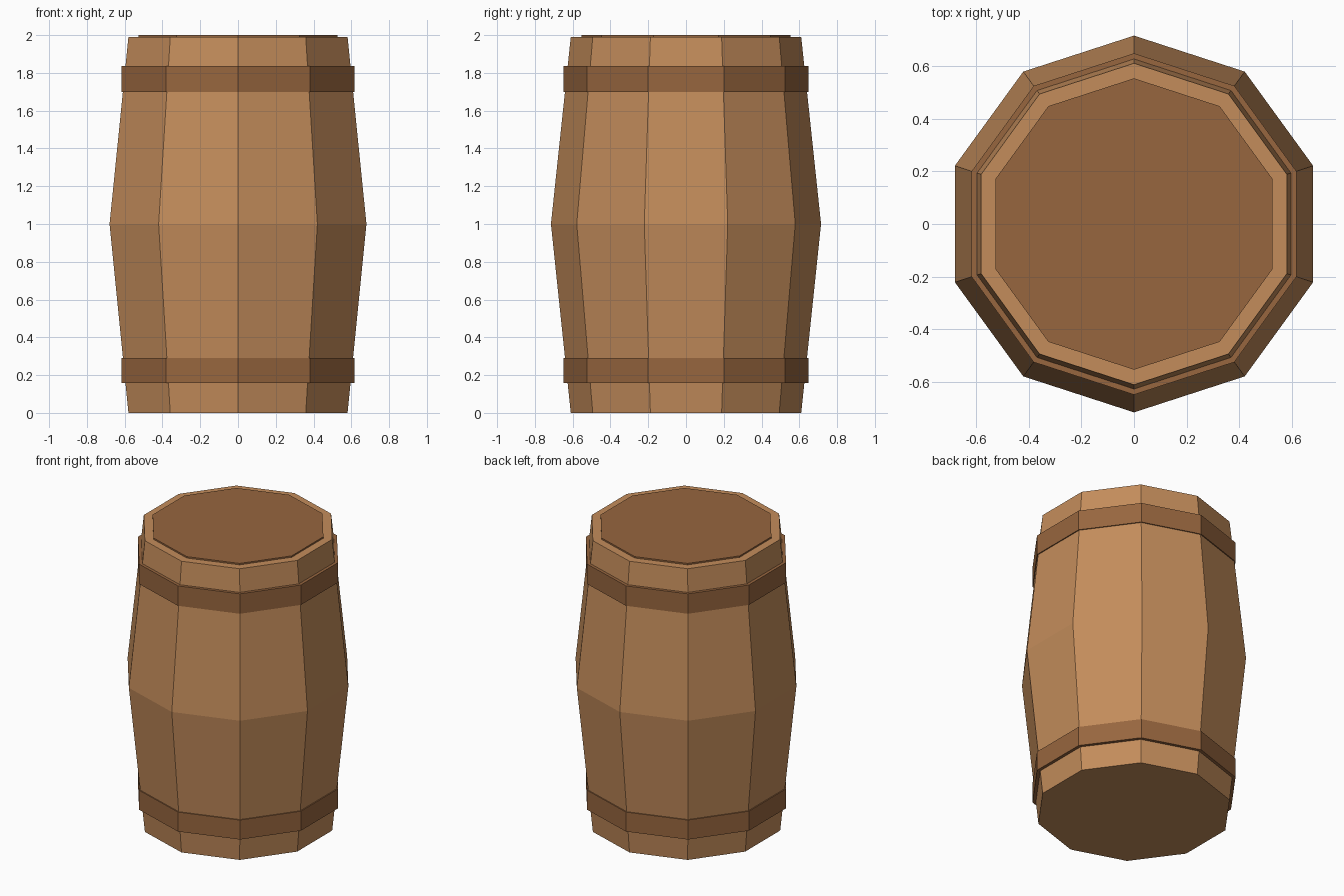
import bpy, bmesh
from math import cos, sin, pi

SIDES = 10

default = bpy.data.objects.get("Cube")
if default:
    bpy.data.objects.remove(default, do_unlink=True)


def make_material(name, rgb):
    mat = bpy.data.materials.new(name)
    mat.use_nodes = True
    color = (*rgb, 1.0)
    mat.diffuse_color = color
    bsdf = mat.node_tree.nodes["Principled BSDF"]
    bsdf.inputs["Base Color"].default_value = color
    bsdf.inputs["Roughness"].default_value = 0.8
    return mat


def lathe(name, profile, mat, closed=False):
    """Sweep (radius, z) points round the z axis, one corner facing the front.
    An open profile is capped at both ends; a closed one makes a ring."""
    bm = bmesh.new()
    angles = [2 * pi * i / SIDES - pi / 2 for i in range(SIDES)]
    loops = [[bm.verts.new((r * cos(a), r * sin(a), z)) for a in angles]
             for r, z in profile]
    pairs = list(zip(loops, loops[1:]))
    if closed:
        pairs.append((loops[-1], loops[0]))
    else:
        bm.faces.new(loops[0])
        bm.faces.new(loops[-1])
    for low, high in pairs:
        for i in range(SIDES):
            j = (i + 1) % SIDES
            bm.faces.new((low[i], low[j], high[j], high[i]))
    bmesh.ops.recalc_face_normals(bm, faces=bm.faces)
    mesh = bpy.data.meshes.new(name)
    bm.to_mesh(mesh)
    bm.free()
    mesh.materials.append(mat)
    obj = bpy.data.objects.new(name, mesh)
    bpy.context.collection.objects.link(obj)
    return obj


light_wood = make_material("light wood", (0.55, 0.265, 0.105))
dark_wood = make_material("dark wood", (0.31, 0.133, 0.049))

# Bulging body
lathe("barrel_body", [(0.61, 0), (0.715, 1.0), (0.61, 1.99)], light_wood)

# Lid plate standing just proud of the rim
lathe("lid", [(0.553, 1.98), (0.553, 2.0)], dark_wood)

# Two hoops, each a band with a rectangular section
for name, bottom, top in (("lower_hoop", 0.157, 0.29), ("upper_hoop", 1.70, 1.836)):
    lathe(name, [(0.6, bottom), (0.648, bottom), (0.648, top), (0.6, top)],
          dark_wood, closed=True)
